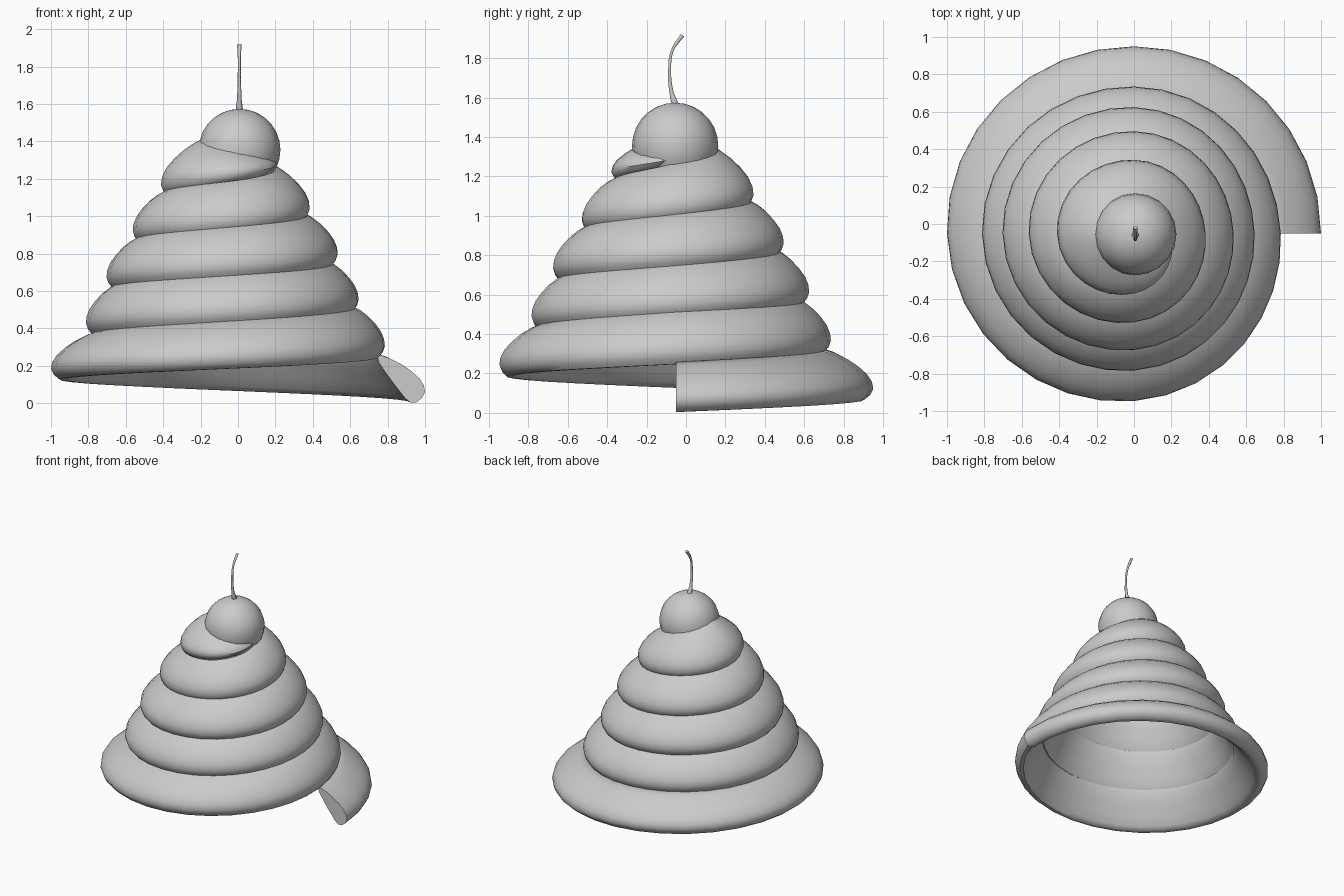
import bpy, bmesh
from math import sin, cos, tau
from mathutils import Vector

cube = bpy.data.objects.get("Cube")
if cube:
    bpy.data.objects.remove(cube, do_unlink=True)

AXIS = Vector((0, -0.05, 0))
STEPS = 32          # sections per turn
TURNS = 5
RISE = 0.246        # height gained per turn

# Outer radius of the coil at every quarter turn
RADII = [1, 1, 1, .897, .785, .785, .813, .734, .645, .675, .703,
         .624, .533, .546, .563, .476, .383, .393, .412, .322, .2]

# Slanted teardrop section, measured from its outermost point
SECTION = [(0, 0), (-.006, .035), (-.03, .073), (-.073, .112), (-.128, .15),
           (-.19, .181), (-.24, .198), (-.256, .19), (-.248, .16),
           (-.2, .088), (-.15, .022), (-.107, -.033), (-.078, -.056),
           (-.045, -.055), (-.015, -.03)]


def ramp(value, start, end):
    """Rise from 0 to 1 between start and end."""
    return max(0, min(1, (value - start) / (end - start)))


def radius_at(turn):
    """Smooth interpolation through the quarter-turn radii."""
    i = min(int(turn * 4), len(RADII) - 2)
    f = turn * 4 - i
    a, b, c, d = (RADII[max(0, min(k, len(RADII) - 1))] for k in range(i - 1, i + 3))
    return b + f / 2 * (c - a + f * (2*a - 5*b + 4*c - d + f * (3*(b - c) + d - a)))


def add_mesh(name, bm):
    bmesh.ops.recalc_face_normals(bm, faces=bm.faces)
    mesh = bpy.data.meshes.new(name)
    bm.to_mesh(mesh)
    bm.free()
    obj = bpy.data.objects.new(name, mesh)
    bpy.context.collection.objects.link(obj)
    bpy.ops.object.select_all(action="DESELECT")
    obj.select_set(True)
    bpy.context.view_layer.objects.active = obj
    bpy.ops.object.shade_smooth_by_angle(angle=0.8)
    return obj


# Coiled swirl, swept upward from the open end and flattening under the cherry
bm = bmesh.new()
rings = []
for s in range(TURNS * STEPS + 1):
    turn = s / STEPS
    angle = tau * turn
    steep = ramp(turn, 0.5, 1)
    crown = ramp(turn, 3.75, 4.5)
    flat = ramp(turn, 4.5, 5)
    wide = 1 - 0.31 * steep + 0.28 * crown
    tall = 1 + 0.06 * steep + 0.2 * crown - 0.92 * flat
    ring = []
    for dr, dz in SECTION:
        r = max(0.01, radius_at(turn) + dr * wide)
        ring.append(bm.verts.new(AXIS + Vector(
            (r * cos(angle), r * sin(angle), 0.06 + RISE * turn + dz * tall))))
    rings.append(ring)
n = len(SECTION)
for low, high in zip(rings, rings[1:]):
    for k in range(n):
        j = (k + 1) % n
        bm.faces.new((low[k], low[j], high[j], high[k]))
bm.faces.new(rings[0])
bm.faces.new(rings[-1])
add_mesh("swirl", bm)

# Cherry on the top
bm = bmesh.new()
bmesh.ops.create_uvsphere(bm, u_segments=20, v_segments=14, radius=0.219)
cherry = add_mesh("cherry", bm)
cherry.location = AXIS + Vector((0.008, -0.005, 1.355))

# Bent stem, flared at both ends
curve = bpy.data.curves.new("cherry_stem", "CURVE")
curve.dimensions = "3D"
curve.bevel_depth = 0.01
curve.bevel_resolution = 1
curve.resolution_u = 5
curve.use_fill_caps = True
path = [(-.05, 1.55, 2.2), (-.074, 1.63, 1.2), (-.083, 1.73, .85),
        (-.069, 1.84, .8), (-.018, 1.916, 1.2)]
spline = curve.splines.new("BEZIER")
spline.bezier_points.add(len(path) - 1)
for point, (y, z, size) in zip(spline.bezier_points, path):
    point.co = (0.007, y, z)
    point.radius = size
    point.handle_left_type = point.handle_right_type = "AUTO"
stem = bpy.data.objects.new("cherry_stem", curve)
bpy.context.collection.objects.link(stem)
